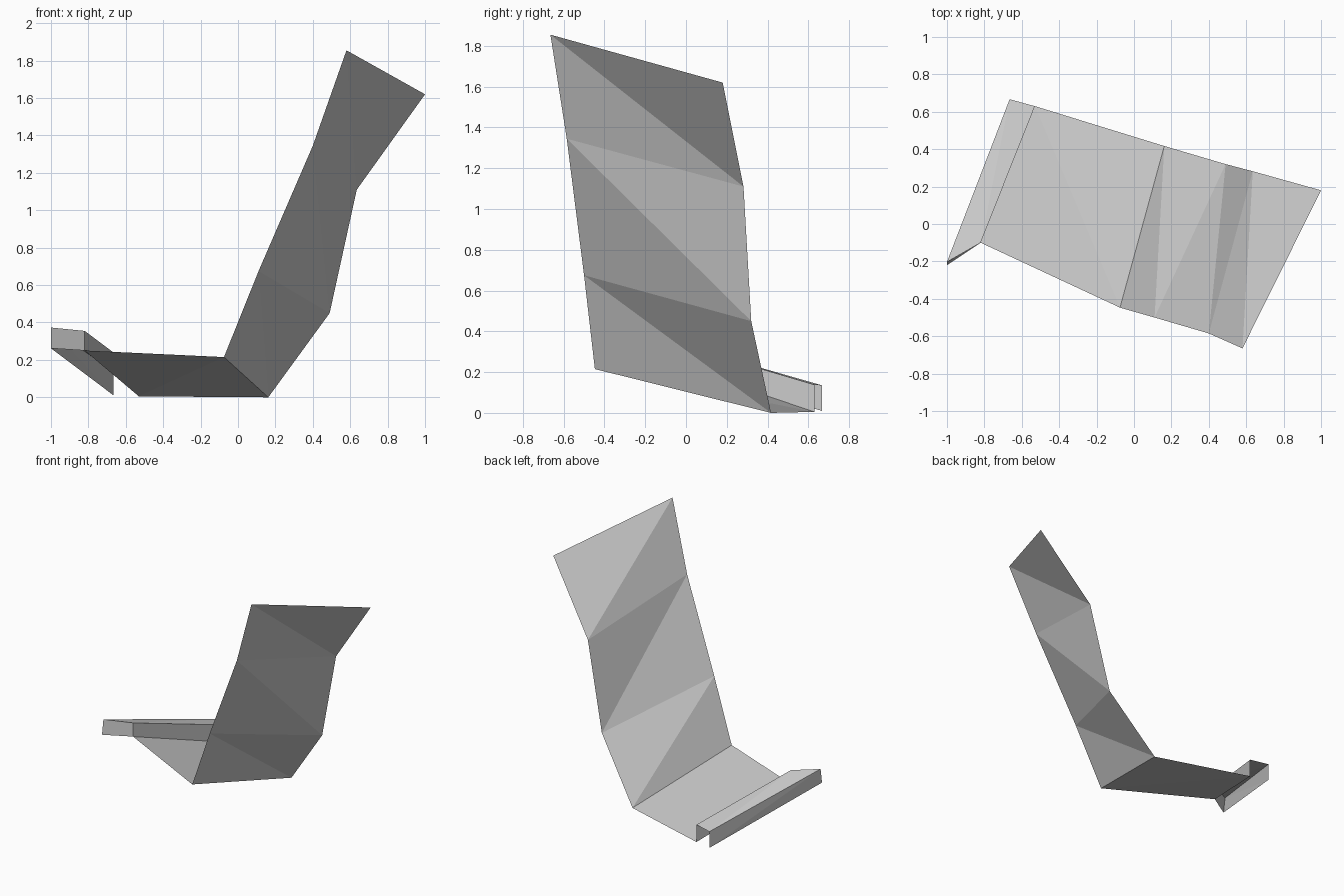
import bpy

# Remove the default object
cube = bpy.data.objects.get("Cube")
if cube:
    bpy.data.objects.remove(cube, do_unlink=True)

# Single flat grey
grey = bpy.data.materials.new("light_grey")
color = (0.6, 0.6, 0.6, 1.0)
grey.diffuse_color = color
grey.use_nodes = True
grey.node_tree.nodes["Principled BSDF"].inputs["Base Color"].default_value = color


def folded_sheet(name, front, back, cap=None):
    """Sheet between a front and a back edge path, creased along the diagonals."""
    n = len(front)
    faces = []
    for i in range(n - 1):
        faces.append((i, i + 1, n + i))
        faces.append((i + 1, n + i + 1, n + i))
    if cap:
        faces.append(cap)
    mesh = bpy.data.meshes.new(name)
    mesh.from_pydata(front + back, [], faces)
    mesh.materials.append(grey)
    mesh.update()
    obj = bpy.data.objects.new(name, mesh)
    bpy.context.collection.objects.link(obj)
    return obj


# Corners shared by neighbouring parts
seat_edge_front, seat_edge_back = (-0.82, -0.10, 0.25), (-0.53, 0.63, 0.005)
fold_front, fold_back = (-0.075, -0.447, 0.215), (0.162, 0.417, 0.0)

# Raised lip: outer flap, top and inner wall, closed at the front end
folded_sheet(
    "edge_lip",
    [(-1.0, -0.22, 0.262), (-1.0, -0.203, 0.373), (-0.82, -0.10, 0.355), seat_edge_front],
    [(-0.665, 0.667, 0.01), (-0.665, 0.667, 0.135), (-0.53, 0.63, 0.138), seat_edge_back],
    cap=(3, 2, 1, 0),
)

# Flat seat
folded_sheet("seat_panel", [seat_edge_front, fold_front], [seat_edge_back, fold_back])

# Tall creased back
folded_sheet(
    "back_panel",
    [fold_front, (0.11, -0.50, 0.675), (0.40, -0.585, 1.345), (0.58, -0.665, 1.855)],
    [fold_back, (0.49, 0.32, 0.45), (0.635, 0.282, 1.11), (1.0, 0.18, 1.62)],
)
